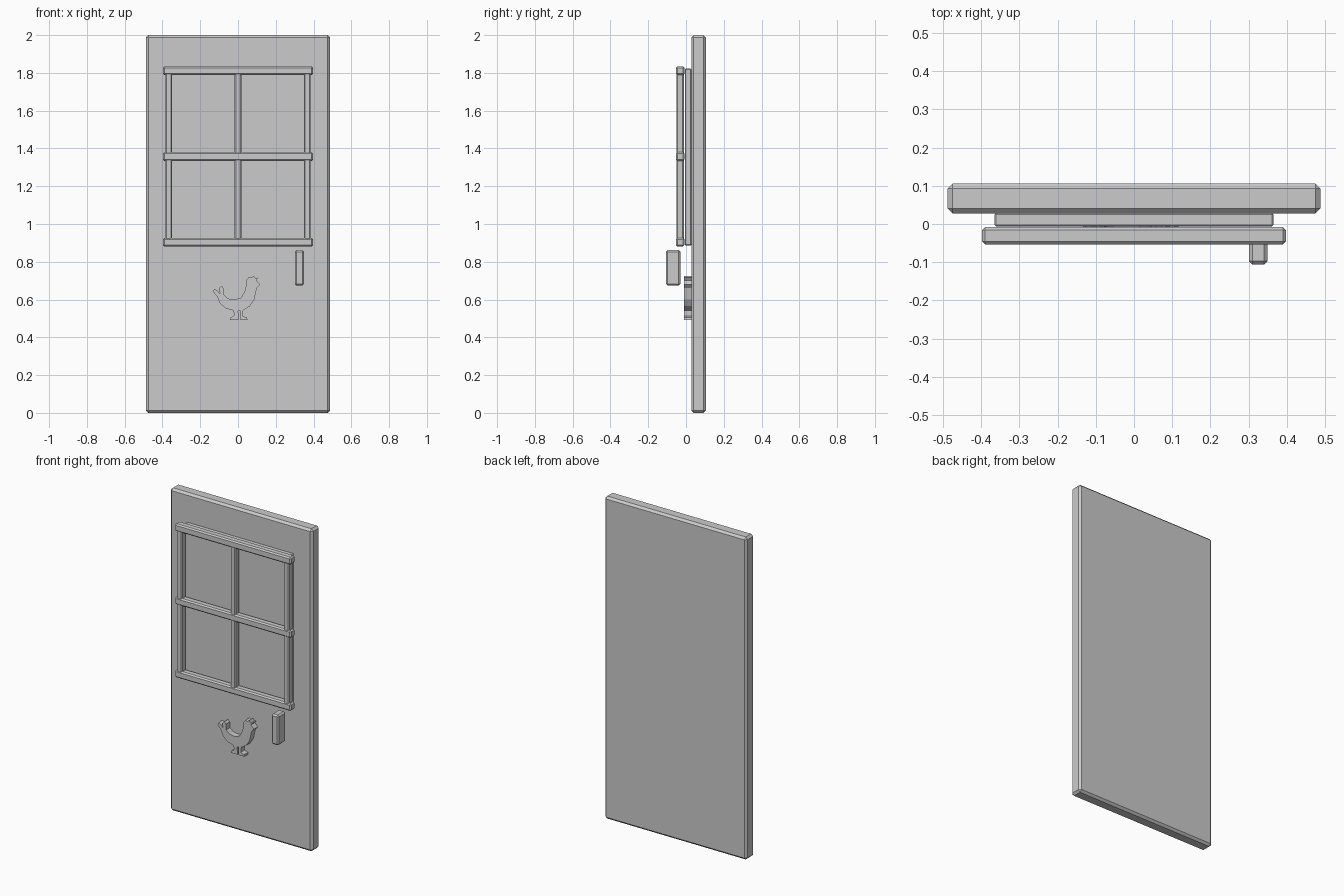
import bpy, bmesh

if "Cube" in bpy.data.objects:
    bpy.data.objects.remove(bpy.data.objects["Cube"])

paint = bpy.data.materials.new("plain_grey")
paint.diffuse_color = (0.6, 0.6, 0.6, 1)
paint.use_nodes = True
paint.node_tree.nodes["Principled BSDF"].inputs["Base Color"].default_value = paint.diffuse_color


def finish(name, bm):
    bmesh.ops.recalc_face_normals(bm, faces=bm.faces)
    mesh = bpy.data.meshes.new(name)
    bm.to_mesh(mesh)
    bm.free()
    mesh.materials.append(paint)
    obj = bpy.data.objects.new(name, mesh)
    bpy.context.collection.objects.link(obj)
    return obj


def box(name, x, y, z, bevel):
    """Chamfered box from (min, max) ranges."""
    bm = bmesh.new()
    bmesh.ops.create_cube(bm, size=1)
    for v in bm.verts:
        v.co = [(r[0] + r[1]) / 2 + c * (r[1] - r[0]) for r, c in zip((x, y, z), v.co)]
    bmesh.ops.bevel(bm, geom=bm.edges[:], offset=bevel, segments=1,
                    profile=0.5, affect='EDGES')
    return finish(name, bm)


# Door slab
box("door_panel", (-0.488, 0.488), (0.028, 0.106), (0, 2), 0.013)

# Window pane plate and the bars over it
box("window_pane", (-0.365, 0.365), (-0.006, 0.029), (0.887, 1.822), 0.004)
for i, z in enumerate((0.904, 1.357, 1.811)):
    box(f"window_rail_{i}", (-0.398, 0.398), (-0.054, -0.008), (z - 0.023, z + 0.023), 0.008)
for i, x in enumerate((-0.367, 0, 0.367)):
    box(f"window_bar_{i}", (x - 0.018, x + 0.018), (-0.051, -0.011), (0.89, 1.825), 0.007)

# Handle
box("door_handle", (0.301, 0.35), (-0.106, -0.03), (0.674, 0.862), 0.009)

# Hen ornament: outline in centimetres, extruded
outline = [(11.7, 68), (9.6, 70.1), (10.6, 71.6), (9.3, 71.3), (8.4, 72.6), (7.2, 71.6),
           (5.8, 72.1), (4.6, 70.5), (4.4, 68), (3.6, 64.5), (1.6, 61), (-1.6, 60),
           (-5.2, 60.5), (-7.4, 62.5), (-7.6, 66), (-8.8, 67.3), (-10, 66), (-9.6, 63.2),
           (-11.2, 65), (-12.6, 65.7), (-13.3, 64.2), (-11, 61.5), (-9.6, 58),
           (-6.4, 55.3), (-2.4, 54.2), (-2, 51.6), (-4.2, 50.2), (-4.2, 49.2),
           (0.3, 49.2), (0.1, 54), (1.2, 54), (1.2, 49.2), (5, 49.2), (4.8, 50.4),
           (2.6, 51.2), (2.6, 54.2), (6.3, 56.5), (8.6, 60), (9.5, 64), (10, 66.2)]
bm = bmesh.new()
face = bm.faces.new([bm.verts.new((x / 100, -0.01, z / 100)) for x, z in outline])
ext = bmesh.ops.extrude_face_region(bm, geom=[face], use_keep_orig=True)
bmesh.ops.translate(bm, vec=(0, 0.039, 0),
                    verts=[g for g in ext["geom"] if isinstance(g, bmesh.types.BMVert)])
finish("hen_ornament", bm)
